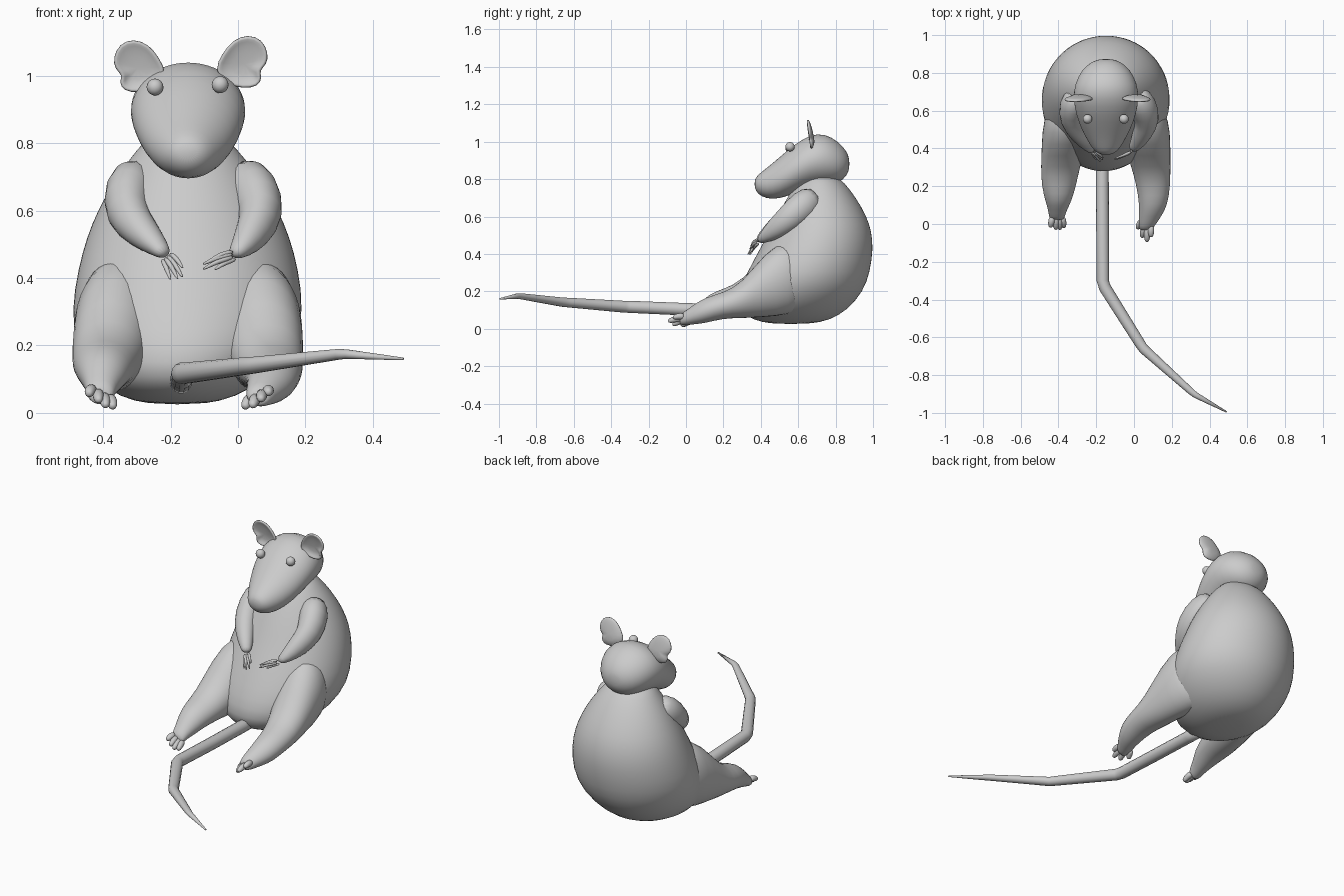
import bpy, bmesh, math
from mathutils import Vector as V


def finish(name, bm, subd=1, solid=0):
    bmesh.ops.recalc_face_normals(bm, faces=bm.faces)
    for f in bm.faces:
        f.smooth = True
    me = bpy.data.meshes.new(name)
    bm.to_mesh(me)
    bm.free()
    ob = bpy.data.objects.new(name, me)
    bpy.context.collection.objects.link(ob)
    if solid:
        m = ob.modifiers.new("thickness", 'SOLIDIFY')
        m.thickness, m.offset = solid, 0
    if subd:
        m = ob.modifiers.new("smooth", 'SUBSURF')
        m.levels = m.render_levels = subd
    return ob


def loft(name, rings, axes=None, n=24, subd=1):
    """Skin elliptical rings (centre, ru, rv); axes fixed or following the path."""
    bm = bmesh.new()
    loops = []
    pts = [V(r[0]) for r in rings]
    for i, (c, ru, rv) in enumerate(rings):
        if axes:
            u, v = V(axes[0]), V(axes[1])
        else:
            t = (pts[min(i + 1, len(pts) - 1)] - pts[max(i - 1, 0)]).normalized()
            u = t.cross(V((0, 0, 1))).normalized()
            v = u.cross(t)
        loops.append([bm.verts.new(pts[i] + u * ru * math.cos(a) + v * rv * math.sin(a))
                      for a in (2 * math.pi * k / n for k in range(n))])
    for a, b in zip(loops, loops[1:]):
        for k in range(n):
            bm.faces.new((a[k], a[(k + 1) % n], b[(k + 1) % n], b[k]))
    bm.faces.new(loops[0])
    bm.faces.new(loops[-1])
    return finish(name, bm, subd)


def digit(name, a, b, r, blunt):
    """Small finger or toe from a to b."""
    a, b = V(a), V(b)
    mid = a.lerp(b, 0.55) + V((0, 0, 0.006))
    rings = [(a, r, r), (mid, r, r), (a.lerp(b, 0.9), r * blunt, r * blunt), (b, r * blunt * .4, r * blunt * .4)]
    loft(name, rings, n=8)


X, Y, Z = (1, 0, 0), (0, 1, 0), (0, 0, 1)

# Body: z, front y, back y, left x, right x
body = [(.025, .46, .66, -.26, -.10), (.045, .36, .77, -.35, -.01), (.1, .27, .865, -.43, .09),
        (.2, .28, .95, -.48, .17), (.3, .325, .985, -.497, .198), (.43, .395, 1.003, -.475, .18),
        (.52, .445, .993, -.45, .155), (.6, .485, .968, -.418, .122), (.7, .54, .91, -.362, .065),
        (.78, .59, .85, -.30, 0), (.84, .64, .78, -.25, -.06)]
loft("body", [(((l + r) / 2, (f + b) / 2, z), (r - l) / 2, (b - f) / 2) for z, f, b, l, r in body], (X, Y), 32)

# Head: y, centre z, half height, half width
head = [(.366, .775, .02, .025), (.383, .771, .052, .06), (.43, .776, .082, .092), (.5, .805, .112, .13),
        (.58, .855, .132, .16), (.66, .897, .139, .174), (.74, .907, .140, .168), (.82, .888, .110, .128),
        (.86, .883, .065, .075), (.874, .882, .025, .03)]
loft("head", [((-.148, y, z), w, h) for y, z, h, w in head], (X, Z), 28)

# Eyes
for side, x, z in (("left", -.246, .966), ("right", -.053, .973)):
    bm = bmesh.new()
    bmesh.ops.create_uvsphere(bm, u_segments=16, v_segments=10, radius=.025)
    ob = finish(side + "_eye", bm, 0)
    ob.location = (x, .556, z)

# Ears: dished outline, mirrored about the head
outline = [(-.072, 1.015), (-.045, 1.065), (-.015, 1.105), (.03, 1.122), (.072, 1.107), (.09, 1.065),
           (.084, 1.033), (.06, 1.015), (.07, .993), (.06, .968), (.015, .962), (-.035, .975)]
for side, s, x0, dz in (("right", 1, 0, 0), ("left", -1, -.28, -.013)):
    bm = bmesh.new()
    loops = []
    for k, dish in ((1, 0), (.88, .007), (.5, .018)):
        loops.append([bm.verts.new((x0 + s * (.012 + (x - .012) * k), .648 + (1.12 - z) * .12 + dish,
                                    1.035 + (z - 1.035) * k + dz)) for x, z in outline])
    n = len(outline)
    for a, b in zip(loops, loops[1:]):
        for i in range(n):
            bm.faces.new((a[i], a[(i + 1) % n], b[(i + 1) % n], b[i]))
    bm.faces.new(loops[-1])
    finish(side + "_ear", bm, 1, .013)

# Arms bent towards the chest
arms = {
    "right": [((.0, .70, .71), .06, .07), ((.045, .63, .66), .085, .09), ((.075, .55, .59), .068, .075),
              ((.045, .48, .535), .055, .06), ((.012, .42, .49), .036, .034), ((-.015, .39, .468), .022, .016)],
    "left": [((-.29, .70, .71), .06, .07), ((-.325, .63, .66), .08, .09), ((-.335, .55, .59), .066, .07),
             ((-.285, .47, .535), .055, .052), ((-.235, .41, .49), .034, .03), ((-.215, .385, .468), .022, .016)],
}
fingers = {
    "right": [((-.012, .385, .478), (-.085, .35, .452)), ((-.012, .38, .471), (-.105, .345, .441)),
              ((-.010, .38, .464), (-.105, .34, .426)), ((-.004, .39, .457), (-.07, .36, .425))],
    "left": [((-.203, .385, .474), (-.163, .35, .430)), ((-.210, .38, .468), (-.164, .34, .402)),
             ((-.218, .38, .462), (-.178, .33, .397)), ((-.226, .385, .458), (-.200, .34, .395))],
}
for side in arms:
    loft(side + "_arm", arms[side], n=14)
    for i, (a, b) in enumerate(fingers[side]):
        digit(f"{side}_finger_{i + 1}", a, b, .0085, .6)

# Hind legs: thigh, shin and foot
legs = {
    "right": [((.0, .66, .28), .13, .16), ((.045, .55, .28), .145, .21), ((.07, .42, .235), .125, .175),
              ((.09, .30, .15), .105, .095), ((.103, .2, .125), .09, .07), ((.103, .1, .098), .076, .07),
              ((.085, .04, .075), .06, .052), ((.065, -.015, .053), .042, .036), ((.06, -.035, .045), .03, .024)],
    "left": [((-.30, .66, .28), .13, .16), ((-.345, .55, .28), .14, .21), ((-.37, .42, .235), .12, .175),
             ((-.39, .30, .16), .105, .095), ((-.398, .2, .14), .092, .075), ((-.400, .12, .115), .07, .07),
             ((-.405, .075, .085), .05, .05), ((-.408, .035, .06), .042, .036), ((-.408, .02, .05), .032, .026)],
}
toes = {
    "right": [((.04, .02, .045), (.018, -.025, .015)), ((.055, -.01, .045), (.042, -.072, .02)),
              ((.072, -.015, .055), (.068, -.096, .04)), ((.09, -.005, .065), (.09, -.07, .06))],
    "left": [((-.38, .04, .045), (-.37, -.02, .016)), ((-.398, .04, .05), (-.392, -.03, .02)),
             ((-.416, .04, .06), (-.413, -.03, .035)), ((-.432, .04, .07), (-.443, -.018, .055))],
}
for side in legs:
    loft(side + "_leg", legs[side], (X, Z), 18)
    for i, (a, b) in enumerate(toes[side]):
        digit(f"{side}_toe_{i + 1}", a, b, .019, .75)

# Tail: kinked and tapering
tail = [((-.17, .40, .09), .033, .033), ((-.168, .27, .095), .034, .034), ((-.166, -.02, .105), .034, .034),
        ((-.165, -.30, .117), .033, .033), ((-.155, -.335, .118), .032, .032), ((.03, -.63, .14), .028, .026),
        ((.05, -.66, .142), .027, .025), ((.30, -.885, .174), .018, .016), ((.325, -.905, .174), .016, .014),
        ((.49, -.995, .16), .004, .004)]
loft("tail", tail, n=14, subd=0)
